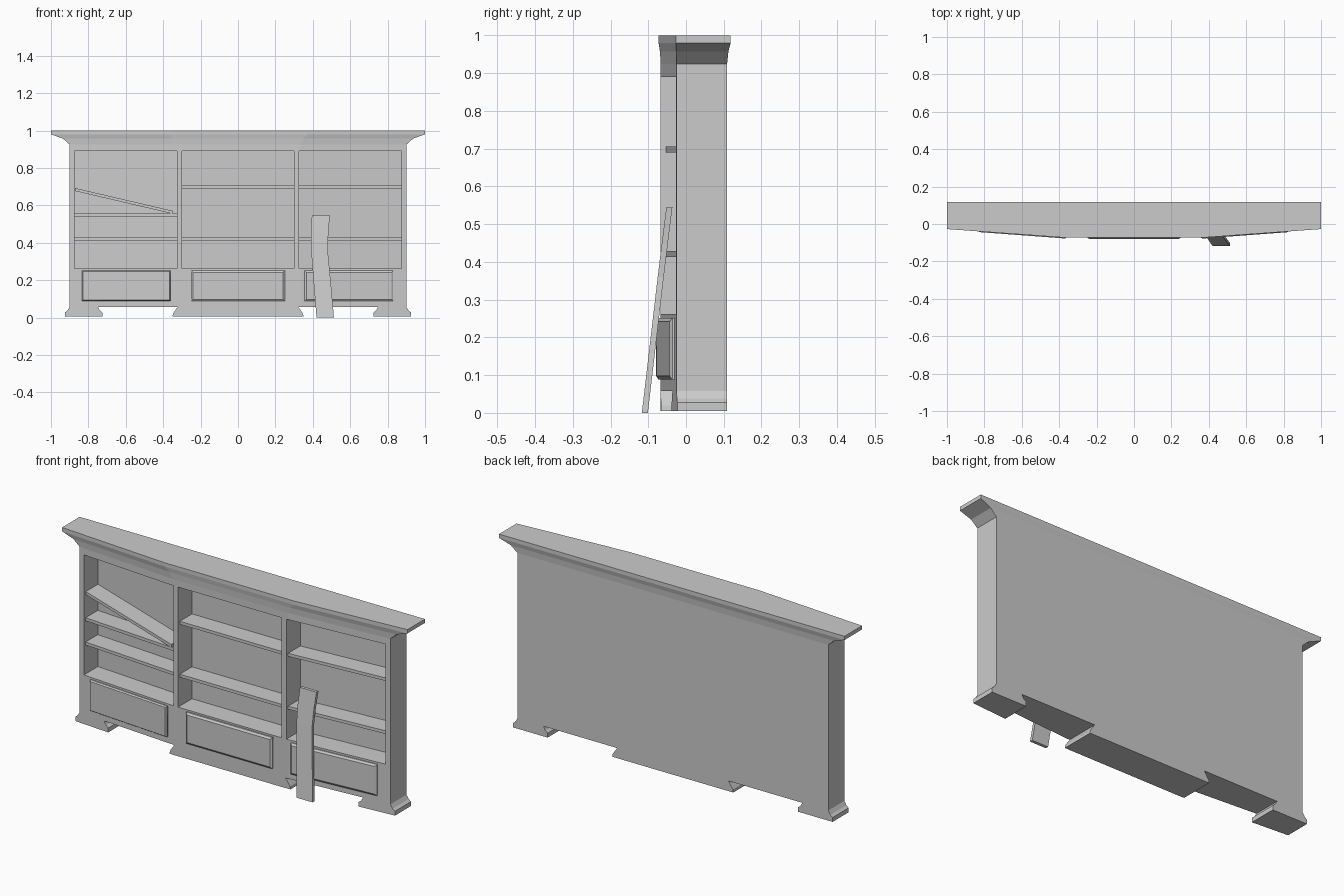
import bpy, bmesh

if "Cube" in bpy.data.objects:
    bpy.data.objects.remove(bpy.data.objects["Cube"])

HALF, BREAK, BACK = 0.90, 0.335, 0.109


def bow(x):
    """Front y of the case: flat centre with angled wings."""
    return -0.067 + max(0.0, abs(x) - BREAK) * 0.0743


def finish(name, bm):
    bmesh.ops.recalc_face_normals(bm, faces=bm.faces)
    me = bpy.data.meshes.new(name)
    bm.to_mesh(me)
    bm.free()
    ob = bpy.data.objects.new(name, me)
    bpy.context.collection.objects.link(ob)
    return ob


def loft(name, rings):
    """Skin a list of equal-length rings and cap both ends."""
    bm = bmesh.new()
    vr = [[bm.verts.new(p) for p in r] for r in rings]
    n = len(vr[0])
    for a, b in zip(vr, vr[1:]):
        for i in range(n):
            j = (i + 1) % n
            bm.faces.new((a[i], a[j], b[j], b[i]))
    bm.faces.new(vr[0])
    bm.faces.new(vr[-1])
    return finish(name, bm)


def slab(name, x0, x1, z0, z1, front, back, drop=0.0):
    """Board following the bowed front; drop lowers its right end."""
    rings = []
    for x, d in ((x0, 0), (x1, drop)):
        f = bow(x)
        rings.append([(x, f + front, z0 - d), (x, f + back, z0 - d),
                      (x, f + back, z1 - d), (x, f + front, z1 - d)])
    return loft(name, rings)


# Carcass: front outline with flared feet, extruded to the back, then bowed
half = [(0.35, 0.005), (0.348, 0.02), (0.338, 0.035), (0.322, 0.058),
        (0.75, 0.058), (0.738, 0.038), (0.725, 0.028), (0.725, 0.005),
        (0.925, 0.005), (0.925, 0.028), (0.912, 0.038), (HALF, 0.058),
        (HALF, 0.925)]
bm = bmesh.new()
outline = half + [(-x, z) for x, z in reversed(half)]
bm.faces.new([bm.verts.new((x, 0, z)) for x, z in outline])
for s in (-1, 1):
    bmesh.ops.bisect_plane(bm, geom=bm.verts[:] + bm.edges[:] + bm.faces[:],
                           plane_co=(s * BREAK, 0, 0), plane_no=(1, 0, 0))
front = bm.verts[:]
ext = bmesh.ops.extrude_face_region(bm, geom=bm.faces[:], use_keep_orig=True)
new = [g for g in ext["geom"] if isinstance(g, bmesh.types.BMVert)]
for v in new:
    v.co.y = BACK
for v in front:
    v.co.y = bow(v.co.x)
case = finish("bookcase_body", bm)

# Three open bays cut into the carcass
bays = {"left": (-0.873, -0.327), "centre": (-0.30, 0.30), "right": (0.327, 0.873)}
DEPTH = 0.115
for side, (x0, x1) in bays.items():
    cut = slab("bay_cutter_" + side, x0, x1, 0.262, 0.89, -0.1, DEPTH)
    cut.hide_render = True
    mod = case.modifiers.new("bay_" + side, "BOOLEAN")
    mod.operation, mod.solver, mod.object = "DIFFERENCE", "EXACT", cut
    bpy.context.view_layer.objects.active = case
    bpy.ops.object.modifier_apply(modifier=mod.name)
    bpy.data.objects.remove(cut)

# Flared crown moulding
plan = [(-HALF, BACK), (-HALF, bow(HALF)), (-BREAK, bow(0)),
        (BREAK, bow(0)), (HALF, bow(HALF)), (HALF, BACK)]
rings = []
for z, s in ((0.925, 1.0), (0.957, 1.04), (0.98, 1.111), (1.0, 1.111)):
    rings.append([(x * s, y * (1 + (s - 1) * 0.75), z) for x, y in plan])
loft("crown", rings)

# Shelves
for side, heights in (("left", (0.413, 0.54)), ("centre", (0.413, 0.69)),
                      ("right", (0.413, 0.69))):
    for i, z in enumerate(heights):
        slab(f"shelf_{side}_{i}", *bays[side], z, z + 0.016, 0.014, DEPTH)

# Fallen shelf resting on the one below
slab("fallen_shelf", -0.872, -0.35, 0.677, 0.693, 0.014, DEPTH, drop=0.122)


# Drawer fronts with chamfered edges
def drawer(name, x0, x1, z0, z1, bevel):
    rings = []
    for out, inset in ((-0.004, 0), (0.006, 0), (0.013, bevel)):
        a, b = x0 + inset, x1 - inset
        rings.append([(a, bow(a) - out, z0 + inset), (b, bow(b) - out, z0 + inset),
                      (b, bow(b) - out, z1 - inset), (a, bow(a) - out, z1 - inset)])
    loft(name, rings)


drawer("drawer_left", -0.833, -0.362, 0.09, 0.252, 0.005)
drawer("drawer_centre", -0.25, 0.25, 0.088, 0.252, 0.01)
drawer("drawer_right", 0.355, 0.83, 0.088, 0.252, 0.01)

# Warped loose plank leaning on the front: (z, left x, right x, front y)
rings = []
for z, a, b, y in ((0.0, 0.42, 0.513, -0.117), (0.18, 0.405, 0.497, -0.096),
                   (0.36, 0.391, 0.48, -0.075), (0.45, 0.389, 0.483, -0.064),
                   (0.546, 0.395, 0.491, -0.052)):
    rings.append([(a, y, z), (b, y, z), (b, y + 0.016, z), (a, y + 0.016, z)])
loft("loose_plank", rings)
